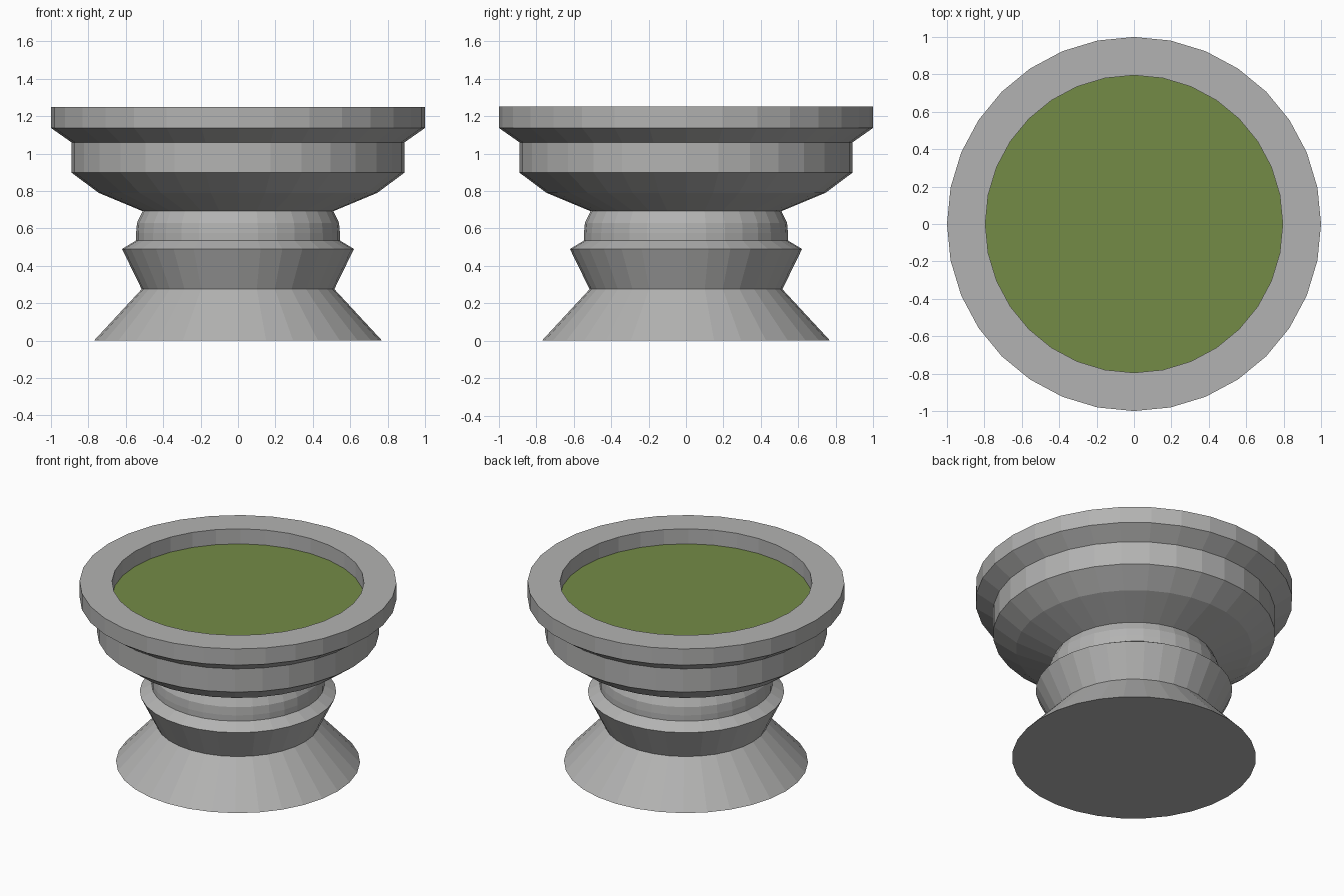
import bpy, bmesh, math

if "Cube" in bpy.data.objects:
    bpy.data.objects.remove(bpy.data.objects["Cube"])

SIDES = 32


def material(name, rgb):
    m = bpy.data.materials.new(name)
    m.diffuse_color = (*rgb, 1)
    m.use_nodes = True
    m.node_tree.nodes["Principled BSDF"].inputs["Base Color"].default_value = m.diffuse_color
    return m


stone = material("grey stone", (0.45, 0.45, 0.445))
green = material("murky green water", (0.175, 0.26, 0.062))


def lathe(name, profile, mat, cap_start=False):
    """Revolve (radius, z) points around z; optionally close the first ring."""
    bm = bmesh.new()
    rings = [[bm.verts.new((r * math.cos(2 * math.pi * i / SIDES),
                            r * math.sin(2 * math.pi * i / SIDES), z))
              for i in range(SIDES)] for r, z in profile]
    for a, b in zip(rings, rings[1:]):
        for i in range(SIDES):
            j = (i + 1) % SIDES
            bm.faces.new((a[i], a[j], b[j], b[i]))
    if cap_start:
        bm.faces.new(rings[0][::-1])
    return finish(name, bm, mat)


def finish(name, bm, mat):
    mesh = bpy.data.meshes.new(name)
    bm.to_mesh(mesh)
    bm.free()
    mesh.materials.append(mat)
    ob = bpy.data.objects.new(name, mesh)
    bpy.context.collection.objects.link(ob)
    return ob


# Pedestal, bowl, rim and inner wall as one turned piece
lathe("stone_basin", [
    (0.77, 0), (0.515, 0.275),                    # flared foot
    (0.62, 0.49), (0.545, 0.535),                 # collar
    (0.545, 0.575), (0.54, 0.63), (0.51, 0.692),  # neck
    (0.745, 0.79), (0.89, 0.898),                 # underside of bowl
    (0.89, 1.06), (1.0, 1.137), (1.0, 1.25),      # bowl wall and rim
    (0.795, 1.25), (0.795, 1.145)],               # rim top, inner wall
    stone, cap_start=True)

# Water surface
bm = bmesh.new()
bmesh.ops.create_circle(bm, cap_ends=True, segments=SIDES, radius=0.795)
bmesh.ops.translate(bm, verts=bm.verts, vec=(0, 0, 1.145))
for f in bm.faces:
    f.normal_update()
    if f.normal.z < 0:
        f.normal_flip()
finish("water_surface", bm, green)
